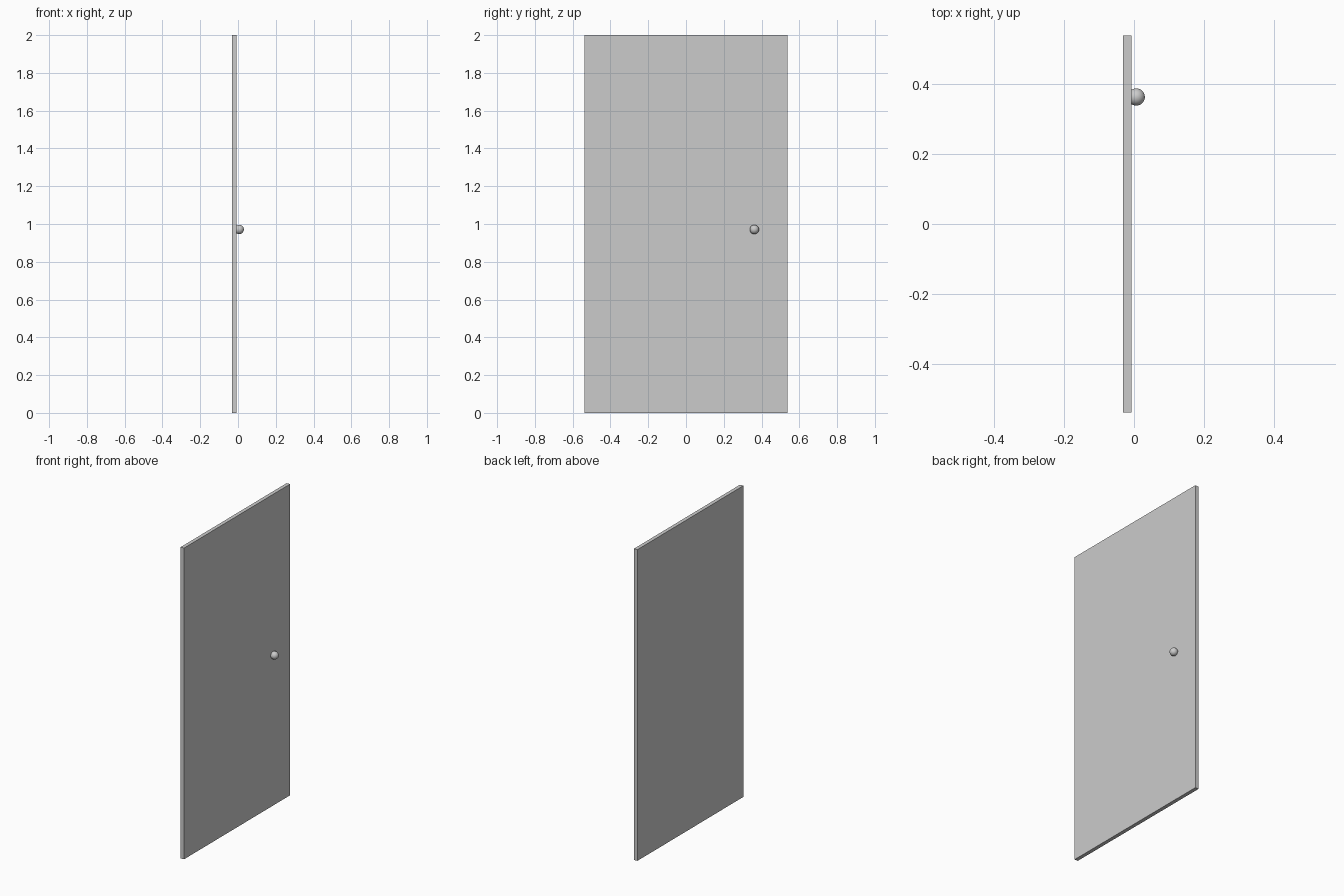
import bpy
import math

if "Cube" in bpy.data.objects:
    bpy.data.objects.remove(bpy.data.objects["Cube"])

# Door slab: thin upright panel
bpy.ops.mesh.primitive_cube_add(size=1, location=(-0.019, 0, 1.0))
door = bpy.context.object
door.name = "door_panel"
door.scale = (0.024, 1.076, 2.0)
bpy.ops.object.transform_apply(location=False, rotation=False, scale=True)

# Round knob, partly sunk into the +x face
bpy.ops.mesh.primitive_uv_sphere_add(segments=32, ring_count=16, radius=0.0245,
                                     location=(0.0065, 0.362, 0.971))
knob = bpy.context.object
knob.name = "door_knob"
bpy.ops.object.shade_smooth_by_angle(angle=math.radians(30))
